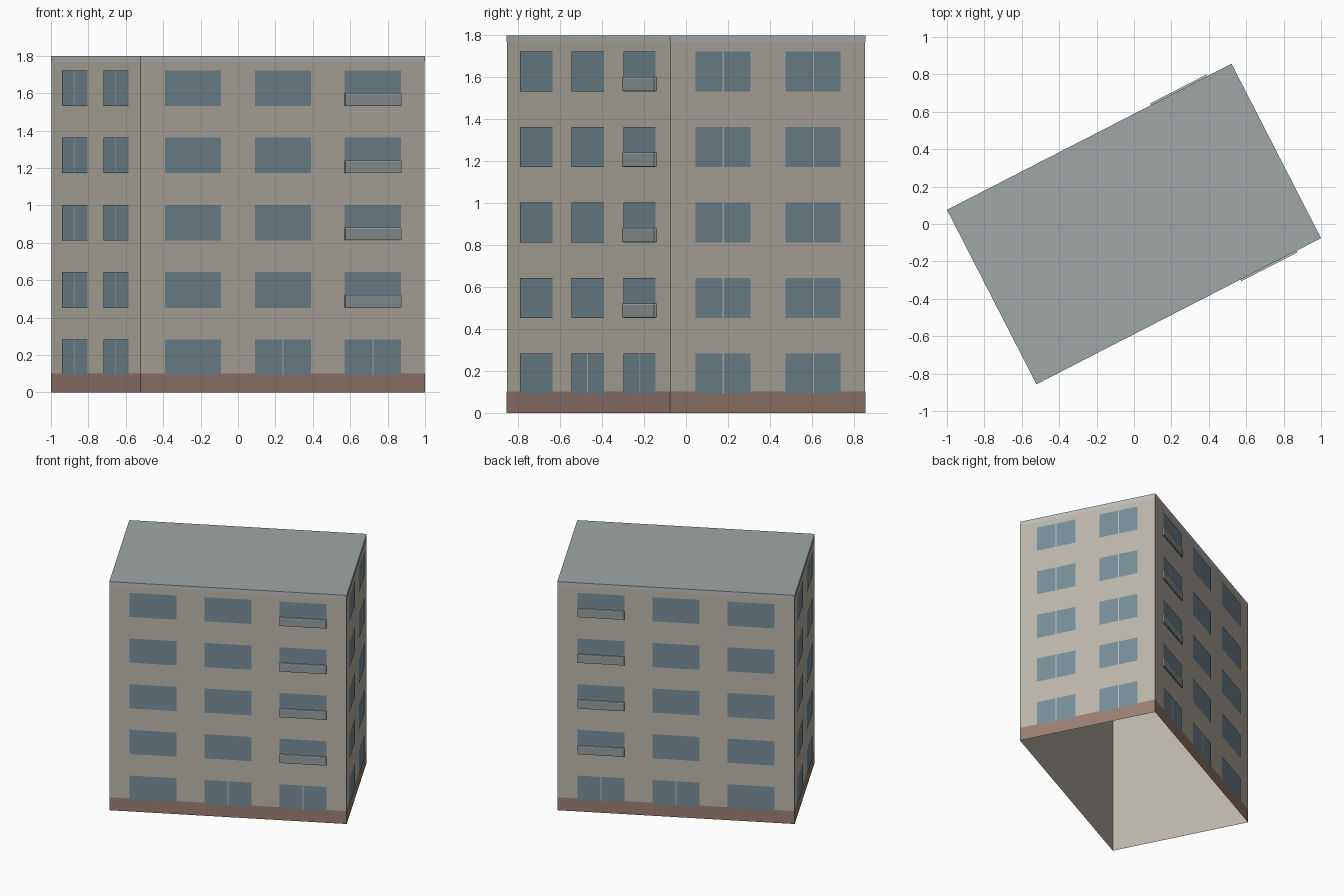
import bpy, bmesh, math
from mathutils import Matrix, Vector

if "Cube" in bpy.data.objects:
    bpy.data.objects.remove(bpy.data.objects["Cube"])

HX, HY, H = 0.853, 0.522, 1.8        # half length, half depth, height
TURN = math.radians(27.17)           # building turned on the plot
FLOORS = [0.093 + 0.3597 * i for i in range(5)]
WIN_H = 0.19


def material(name, rgb):
    m = bpy.data.materials.new(name)
    m.diffuse_color = (*rgb, 1)
    m.use_nodes = True
    m.node_tree.nodes["Principled BSDF"].inputs["Base Color"].default_value = m.diffuse_color
    return m


WALL = material("plaster", (0.50, 0.47, 0.41))
BRICK = material("brick", (0.33, 0.21, 0.17))
GLASS = material("glass", (0.18, 0.27, 0.31))
ROOF = material("roof_grey", (0.35, 0.39, 0.38))
TRIM = material("trim", (0.50, 0.52, 0.52))
PANEL = material("balcony_grey", (0.30, 0.34, 0.34))


def finish(name, bm, mat):
    bm.transform(Matrix.Rotation(TURN, 4, 'Z'))
    me = bpy.data.meshes.new(name)
    bm.to_mesh(me)
    bm.free()
    me.materials.append(mat)
    ob = bpy.data.objects.new(name, me)
    bpy.context.collection.objects.link(ob)
    return ob


def ring(name, z0, z1, off, mat):
    """Four upright faces around the building, open above and below."""
    bm = bmesh.new()
    x, y = HX + off, HY + off
    pts = [(-x, -y), (x, -y), (x, y), (-x, y)]
    lo = [bm.verts.new((*p, z0)) for p in pts]
    hi = [bm.verts.new((*p, z1)) for p in pts]
    for i in range(4):
        j = (i + 1) % 4
        bm.faces.new((lo[i], lo[j], hi[j], hi[i]))
    finish(name, bm, mat)


def place(face, u, out, z):
    """Point on a side: 0 front, 1 right, 2 back, 3 left."""
    dist = HX if face % 2 else HY
    p = Matrix.Rotation(face * math.pi / 2, 3, 'Z') @ Vector((u, -dist - out, 0))
    return (p.x, p.y, z)


def panels(name, items, off, mat):
    """Flat panels; each item is (face, centre, width, z0, z1)."""
    bm = bmesh.new()
    for f, c, w, z0, z1 in items:
        a, b = c - w / 2, c + w / 2
        bm.faces.new([bm.verts.new(place(f, u, off, z))
                      for u, z in ((a, z0), (b, z0), (b, z1), (a, z1))])
    finish(name, bm, mat)


def boxes(name, items, depth, mat):
    bm = bmesh.new()
    for f, c, w, z0, z1 in items:
        a, b = c - w / 2, c + w / 2
        v = [bm.verts.new(place(f, u, o, z))
             for z in (z0, z1) for u, o in ((a, depth), (b, depth), (b, 0), (a, 0))]
        for q in ((3, 2, 1, 0), (4, 5, 6, 7), (0, 1, 5, 4),
                  (1, 2, 6, 5), (2, 3, 7, 6), (3, 0, 4, 7)):
            bm.faces.new([v[i] for i in q])
    finish(name, bm, mat)


# Shell, open underneath
ring("walls", 0, H, 0, WALL)
ring("brick_base", 0, 0.102, 0.002, BRICK)
ring("roof_edge", 1.768, H, 0.002, TRIM)

# Flat roof
bm = bmesh.new()
bmesh.ops.create_grid(bm, x_segments=1, y_segments=1, size=1,
                      matrix=Matrix.Translation((0, 0, H)) @
                      Matrix.Diagonal((HX + 0.002, HY + 0.002, 1, 1)))
finish("roof", bm, ROOF)

# Windows, doors, mullions and balconies on every floor
windows, mullions, balconies, rails = [], [], [], []
LONG_W, SIDE_W, BAR = 0.337, 0.295, 0.006
for level, z in enumerate(FLOORS):
    top = z + WIN_H
    for face, sign in ((0, 1), (2, -1)):
        for col in (-1, 0, 1):
            u = sign * col * 0.54
            windows.append((face, u, LONG_W, z, top))
            if level == 0 and col >= 0:
                mullions.append((face, u, BAR, z, top))
            if level > 0 and col == 1:
                balconies.append((face, u, LONG_W, z + 0.002, z + 0.062))
                rails.append((face, u, LONG_W, z + 0.062, z + 0.069))
    for face in (1, 3):
        for u in (-0.2415, 0.2415):
            windows.append((face, u, SIDE_W, z, top))
            mullions.append((face, u, BAR, z, top))

panels("windows", windows, 0.004, GLASS)
panels("mullions", mullions, 0.006, TRIM)
boxes("balcony_panels", balconies, 0.012, PANEL)
boxes("balcony_rails", rails, 0.012, TRIM)
